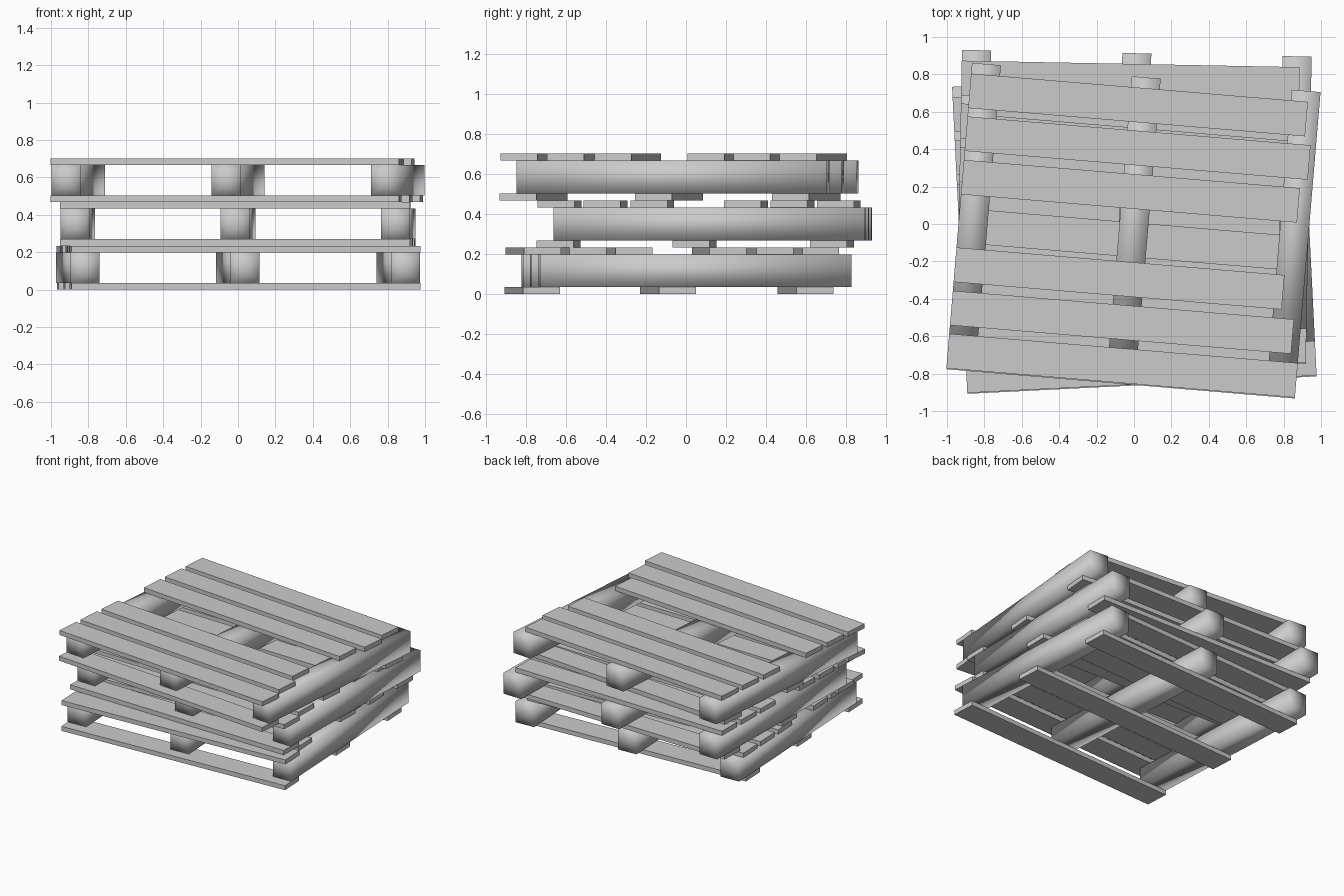
import bpy, bmesh
from math import radians
from mathutils import Matrix

if "Cube" in bpy.data.objects:
    bpy.data.objects.remove(bpy.data.objects["Cube"])

HALF = 0.935      # half width of a pallet
BOARD_W = 0.185
BOARD_T = 0.035
BEAM_W = 0.155
BEAM_H = 0.164
PALLET_H = BEAM_H + 2 * BOARD_T


def box(name, x0, x1, y0, y1, z0, z1, place, beam=False):
    bm = bmesh.new()
    m = (Matrix.Translation(((x0 + x1) / 2, (y0 + y1) / 2, (z0 + z1) / 2))
         @ Matrix.Diagonal((x1 - x0, y1 - y0, z1 - z0, 1)))
    bmesh.ops.create_cube(bm, size=1, matrix=m)
    if beam:
        # end caps are fans, and the whole beam is softly shaded
        bm.normal_update()
        bmesh.ops.poke(bm, faces=[f for f in bm.faces if abs(f.normal.y) > 0.9])
        for f in bm.faces:
            f.smooth = True
    me = bpy.data.meshes.new(name)
    bm.to_mesh(me)
    bm.free()
    ob = bpy.data.objects.new(name, me)
    ob.matrix_world = place
    bpy.context.collection.objects.link(ob)


# top boards: (centre y, right end x), the right ends are ragged
TOP = [(-0.763, 0.935), (-0.532, 0.895), (-0.30, 0.825),
       (0.17, 0.868), (0.403, 0.906), (0.633, 0.872)]
BOTTOM = [-0.768, -0.088, 0.60]


def pallet(label, x, y, z, angle):
    place = Matrix.Translation((x, y, z)) @ Matrix.Rotation(radians(angle), 4, 'Z')
    h = BOARD_W / 2
    # bottom boards
    for cy in BOTTOM:
        box(label + "_bottom_board", -HALF, HALF, cy - h, cy + h, 0, BOARD_T, place)
    # beams
    for cx in (-HALF + BEAM_W / 2, 0, HALF - BEAM_W / 2):
        box(label + "_beam", cx - BEAM_W / 2, cx + BEAM_W / 2, -0.775, 0.783,
            BOARD_T, BOARD_T + BEAM_H, place, beam=True)
    # top boards
    for cy, xr in TOP:
        box(label + "_top_board", -HALF, xr, cy - h, cy + h,
            BOARD_T + BEAM_H, PALLET_H, place)


# stack of three, each turned a little
pallet("lower_pallet", 0, -0.002, 0, 2.85)
pallet("middle_pallet", 0, 0.13, PALLET_H, -1.1)
pallet("upper_pallet", 0, 0.003, 2 * PALLET_H, -4.8)
